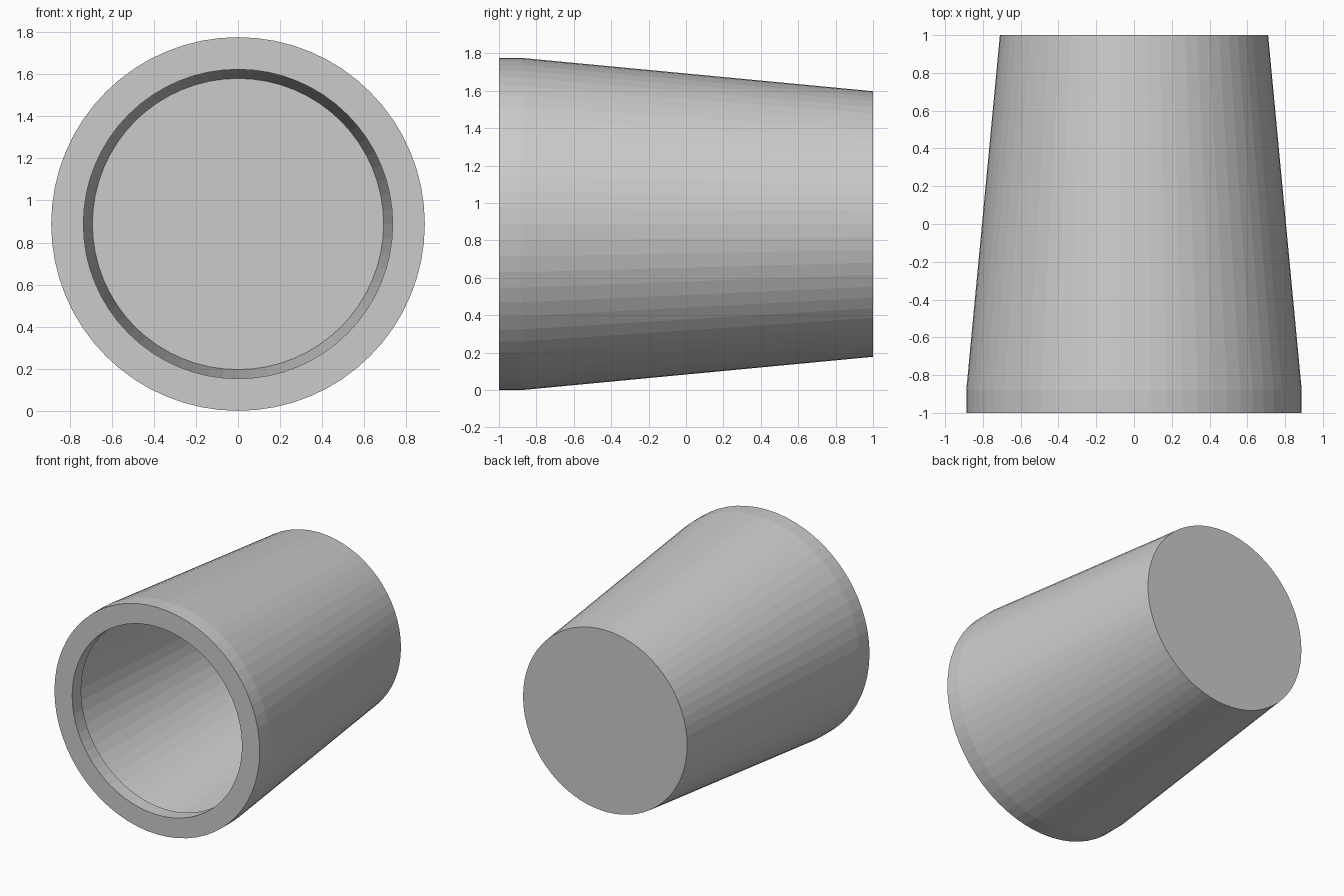
import bpy, bmesh, math

if "Cube" in bpy.data.objects:
    bpy.data.objects.remove(bpy.data.objects["Cube"])

SIDES = 64
CENTRE_Z = 0.888


def lathe(name, profile):
    """Revolve (radius, y) points round the horizontal y axis; radius 0 closes on the axis."""
    bm = bmesh.new()
    rings = []
    for r, y in profile:
        if r == 0:
            rings.append([bm.verts.new((0, y, CENTRE_Z))] * SIDES)
        else:
            rings.append([bm.verts.new((r * math.cos(2 * math.pi * i / SIDES), y,
                                        CENTRE_Z + r * math.sin(2 * math.pi * i / SIDES)))
                          for i in range(SIDES)])
    for a, b in zip(rings, rings[1:]):
        for i in range(SIDES):
            j = (i + 1) % SIDES
            corners = list(dict.fromkeys((a[i], a[j], b[j], b[i])))
            bm.faces.new(corners)
    bmesh.ops.recalc_face_normals(bm, faces=bm.faces)
    mesh = bpy.data.meshes.new(name)
    bm.to_mesh(mesh)
    bm.free()
    obj = bpy.data.objects.new(name, mesh)
    bpy.context.collection.objects.link(obj)
    return obj


# Thin tapered cup lying on its side, with a thick inward lip at the open end
lathe("cup_with_lip", [
    (0, 1.0), (0.71, 1.0),            # closed end
    (0.888, -0.88), (0.888, -1.0),    # outer wall and straight lip band
    (0.735, -1.0), (0.735, -0.89),    # lip face and bore
    (0.868, -0.89),                   # back of the lip
    (0.692, 0.98), (0, 0.98),         # inner wall and floor
])
